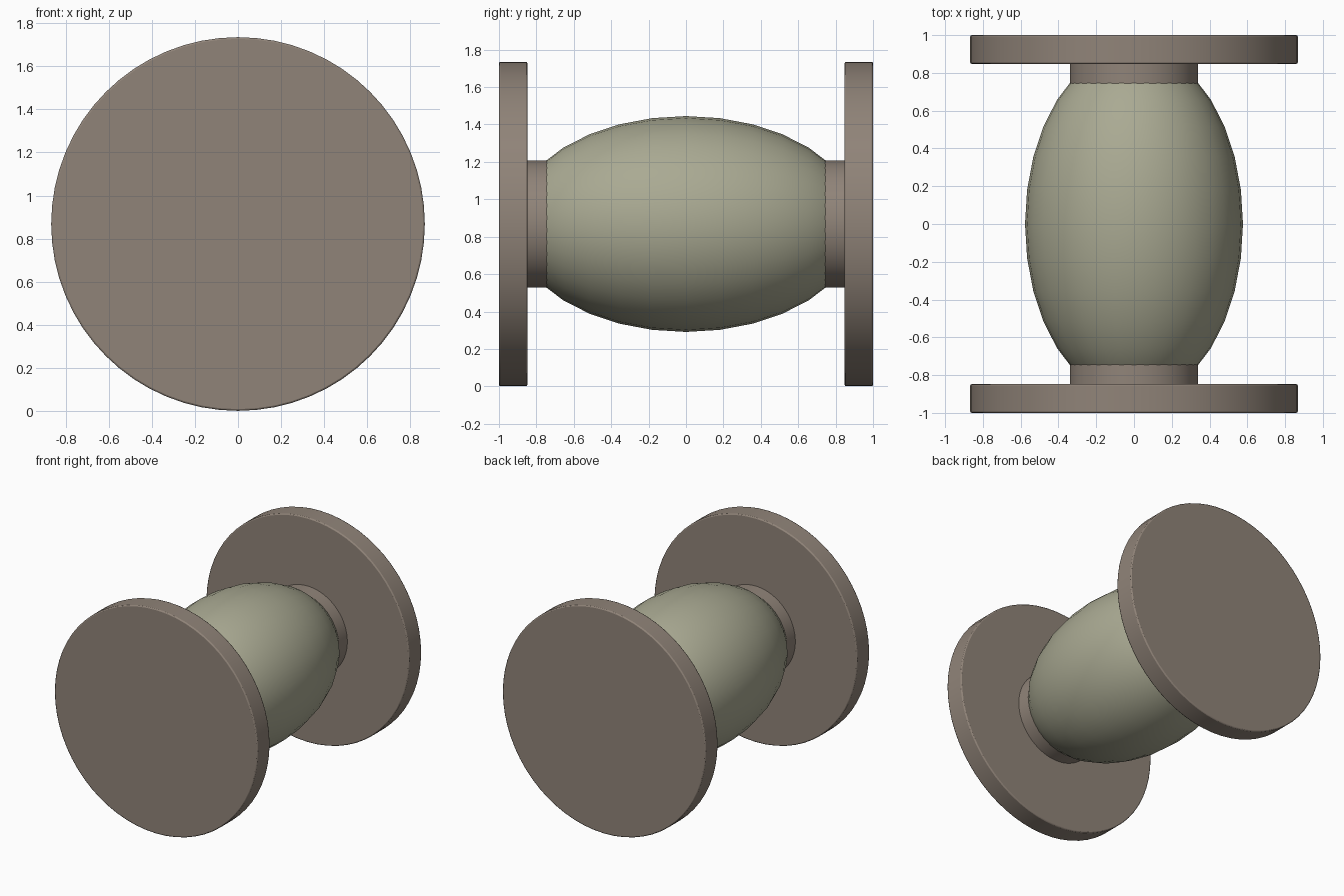
import bpy, math
from math import radians, pi

if "Cube" in bpy.data.objects:
    bpy.data.objects.remove(bpy.data.objects["Cube"])

ZC, R = 0.868, 0.867


def material(name, col):
    m = bpy.data.materials.new(name)
    m.diffuse_color = (*col, 1)
    m.use_nodes = True
    m.node_tree.nodes["Principled BSDF"].inputs["Base Color"].default_value = m.diffuse_color
    return m


brown = material("brown", (0.28, 0.23, 0.19, 1)[:3])
sage = material("sage", (0.40, 0.40, 0.29))


def finish(name, mat, angle=35):
    o = bpy.context.object
    o.name = name
    o.data.materials.append(mat)
    bpy.ops.object.shade_smooth_by_angle(angle=radians(angle))
    return o


def disc(name, r, y0, y1, bevel=0):
    # cylinder lying along y between y0 and y1
    bpy.ops.mesh.primitive_cylinder_add(
        vertices=64, radius=r, depth=abs(y1 - y0),
        location=(0, (y0 + y1) / 2, ZC), rotation=(pi / 2, 0, 0))
    o = finish(name, mat=brown)
    if bevel:
        b = o.modifiers.new("soft_rim", "BEVEL")
        b.width, b.segments = bevel, 2
    return o


# barrel-shaped middle
bpy.ops.mesh.primitive_uv_sphere_add(
    segments=32, ring_count=16, radius=1,
    location=(0, 0, ZC), rotation=(pi / 2, 0, 0))
bpy.context.object.scale = (0.577, 0.577, 0.928)
finish("barrel_body", sage, 60)

# neck through the barrel
disc("neck", 0.34, -0.86, 0.86)

# end plates, which also cover the barrel tips
for s, side in ((-1, "front"), (1, "back")):
    disc(side + "_end_plate", R, s * 0.848, s * 1.0, 0.008)
